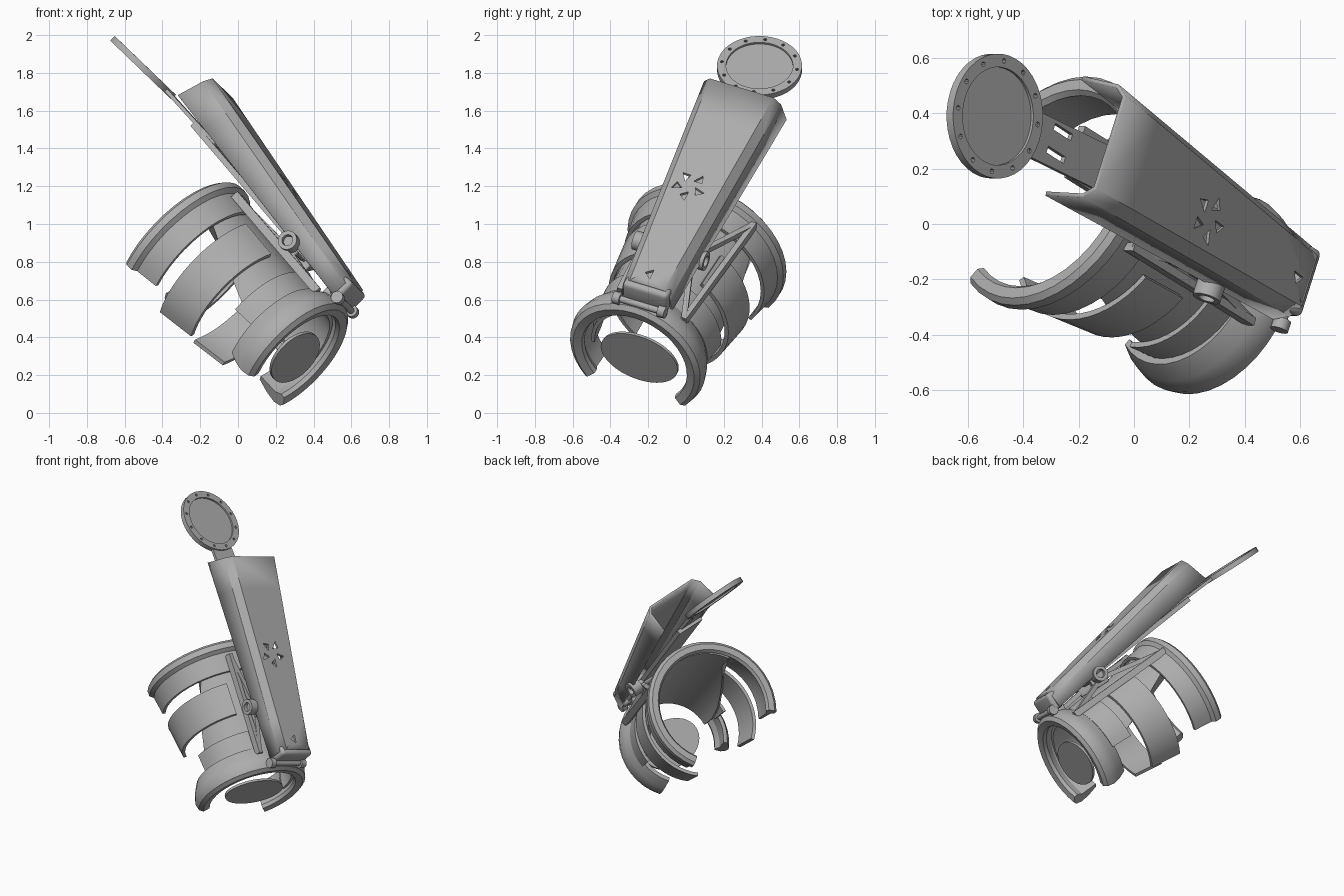
import bpy, bmesh, math
from mathutils import Vector, Matrix

if "Cube" in bpy.data.objects:
    bpy.data.objects.remove(bpy.data.objects["Cube"])

grey = bpy.data.materials.new("mid_grey")
grey.use_nodes = True
GREY = (0.42, 0.42, 0.42, 1)
grey.diffuse_color = GREY
grey.node_tree.nodes["Principled BSDF"].inputs["Base Color"].default_value = GREY

# Leaning frame: U points out through the shield, W sideways, A along the cuff
A = Vector((-0.66, 0.40, 0.635)).normalized()
U = Vector((0.69, 0, 0.72))
U = (U - A * U.dot(A)).normalized()
W = A.cross(U)
FRAME = Matrix.Translation((0.30, -0.245, 0.295)) @ Matrix((U, W, A)).transposed().to_4x4()


def finish(name, bm, smooth=True, solid=0, cutter=False):
    bmesh.ops.recalc_face_normals(bm, faces=bm.faces)
    bm.transform(FRAME)
    me = bpy.data.meshes.new(name)
    bm.to_mesh(me)
    bm.free()
    ob = bpy.data.objects.new(name, me)
    bpy.context.collection.objects.link(ob)
    me.materials.append(grey)
    if solid:
        m = ob.modifiers.new("Thickness", "SOLIDIFY")
        m.thickness, m.offset = solid, 0
    if cutter:
        ob.hide_render = True
        ob.hide_set(True)
    elif smooth:
        bpy.ops.object.select_all(action="DESELECT")
        ob.select_set(True)
        bpy.context.view_layer.objects.active = ob
        bpy.ops.object.shade_smooth_by_angle(angle=math.radians(30))
    return ob


def loft(name, sections, closed=True, **kw):
    """Skin a row of matching sections; closed sections get end caps."""
    bm = bmesh.new()
    rows = [[bm.verts.new(p) for p in s] for s in sections]
    n = len(rows[0])
    for a, b in zip(rows, rows[1:]):
        for i in range(n if closed else n - 1):
            j = (i + 1) % n
            bm.faces.new((a[i], a[j], b[j], b[i]))
    if closed:
        bm.faces.new(rows[0])
        bm.faces.new(rows[-1])
    return finish(name, bm, **kw)


def arc(name, profile, spread, steps=24, start=None, sp=1.0, sq=1.0, shift=0.0):
    """Sweep a (radius, height) profile round the cuff axis; spread may vary with height."""
    span = spread if callable(spread) else lambda r: spread
    rows = []
    for i in range(steps + 1):
        t = i / steps
        row = []
        for rad, r in profile:
            end = span(r)
            first = -end if start is None else start
            ang = math.radians(first + (end - first) * t)
            row.append((sp * rad * math.cos(ang), sq * rad * math.sin(ang) + shift, r))
        rows.append(row)
    return loft(name, rows)


def bar(name, a, b, w, d):
    """Flat bar between two points, w wide and d deep."""
    a, b = Vector(a), Vector(b)
    z = (b - a).normalized()
    x = Vector((1, 0, 0))
    x = (x - z * x.dot(z)).normalized()
    y = z.cross(x)
    corners = [(-d, -w), (d, -w), (d, w), (-d, w)]
    return loft(name, [[e + x * s / 2 + y * t / 2 for s, t in corners] for e in (a, b)], smooth=False)


def tube(name, c, axis, rad, inner, length, segs=24, squash=1.0):
    """Hollow ring, or a solid drum when inner is zero."""
    bm = bmesh.new()
    rot = Vector(axis).to_track_quat("Z", "Y")
    prof = [(rad, -length / 2), (rad, length / 2), (inner, length / 2), (inner, -length / 2)]
    if not inner:
        bmesh.ops.create_cone(bm, cap_ends=True, segments=segs, radius1=rad, radius2=rad, depth=length)
    else:
        rows = [[bm.verts.new((r * math.cos(k * math.tau / segs), r * math.sin(k * math.tau / segs), z))
                 for r, z in prof] for k in range(segs)]
        for k in range(segs):
            a, b = rows[k], rows[(k + 1) % segs]
            for i in range(4):
                j = (i + 1) % 4
                bm.faces.new((a[i], a[j], b[j], b[i]))
    bm.transform(Matrix.Translation(c) @ Matrix.Diagonal((squash, 1, 1, 1)) @ rot.to_matrix().to_4x4())
    return finish(name, bm)


def box(name, c, size, bevel):
    bm = bmesh.new()
    bmesh.ops.create_cube(bm, size=1)
    bm.transform(Matrix.Translation(c) @ Matrix.Diagonal((*size, 1)))
    bmesh.ops.bevel(bm, geom=bm.edges[:], offset=bevel, segments=3, profile=0.5, affect="EDGES")
    return finish(name, bm)


def cut(ob, cutter):
    m = ob.modifiers.new("Holes", "BOOLEAN")
    m.object, m.operation, m.solver = cutter, "DIFFERENCE", "EXACT"


# Tapered cuff shell, wider round the body at the bottom
def skin(r):
    return 0.29 + 0.12 * r


levels = [0.03, 0.15, 0.3, 0.45, 0.6, 0.75, 0.88]
shell = [(skin(r), r) for r in levels] + [(skin(r) - 0.02, r) for r in reversed(levels)]
arc("cuff_shell", shell, lambda r: 94 - 38 * max(0, min(1, (r - 0.2) / 0.55)))
tube("cuff_floor", (0, 0, 0), (0, 0, 1), 0.222, 0, 0.016, 40, squash=0.72)

# Upper, lower and middle clasp bands
arc("upper_band", [(0.385, 0.72), (0.405, 0.72), (0.425, 0.85), (0.45, 0.87), (0.45, 0.91),
                   (0.43, 0.93), (0.39, 0.93), (0.375, 0.91), (0.395, 0.86)], 126, 28)
arc("lower_band", [(0.30, 0.16), (0.325, 0.16), (0.36, 0.09), (0.375, 0.03), (0.365, -0.015),
                   (0.34, -0.035), (0.295, -0.025), (0.29, 0.0), (0.31, 0.04)], 130, 28,
    sp=1.02, sq=1.03, shift=-0.02)
for side, low in ((-1, 0.42), (1, 0.36)):
    high = low + 0.22
    arc("middle_band_" + ("right" if side < 0 else "left"),
        [(skin(low), low), (skin(low) + 0.022, low), (skin(high) + 0.022, high), (skin(high), high)],
        side * 143, 16, start=side * 35, sp=1.04)
arc("lower_collar", [(0.31, 0.14), (0.33, 0.14), (0.345, 0.29), (0.325, 0.29)], 96)

# Side rails with diagonal braces to the pivot
rails = {"right": (-1, (0.335, -0.16, 0.1), (0.40, -0.18, 0.82)),
         "left": (1, (0.28, 0.22, 0.08), (0.32, 0.285, 0.86))}
for side, (s, low, high) in rails.items():
    mid = (0.39, s * 0.11, 0.44)
    bar("rail_" + side, low, high, 0.03, 0.045)
    bar("upper_brace_" + side, high, mid, 0.03, 0.03)
    bar("lower_brace_" + side, low, mid, 0.03, 0.03)
    tube("pivot_ring_" + side, (0.42, s * 0.17, 0.41), (0, 1, 0), 0.052, 0.03, 0.07)
    box("pivot_bracket_" + side, (0.38, s * 0.12, 0.41), (0.07, 0.03, 0.12), 0.008)
    tube("hinge_ring_" + side, (0.385, s * 0.13, 0.0), (0, 1, 0), 0.033, 0.018, 0.04, 16)
tube("pivot_pin", (0.42, 0, 0.41), (0, 1, 0), 0.028, 0, 0.36)
tube("hinge_pin", (0.385, 0, 0.0), (0, 1, 0), 0.018, 0, 0.3, 16)
box("hinge_block", (0.36, 0, 0.06), (0.08, 0.18, 0.1), 0.01)


# Folded shield: flat face with bent side flanges
def shield_section(t):
    p, h, d = 0.50 + 0.255 * t, 0.13 + 0.085 * t, 0.12 + 0.065 * t
    c, r = 0.025 - 0.035 * t, 0.04 + 1.335 * t
    half = [(h + 0.012, p - d, r + 0.055 * t), (h, p - 0.04, r + 0.01 * t), (h - 0.035, p, r)]
    pts = half + [(-q, pp, rr) for q, pp, rr in reversed(half)]
    return [(pp, q + c, rr) for q, pp, rr in pts]


shield = loft("shield", [shield_section(i / 6) for i in range(7)], closed=False, solid=0.016)
box("shield_foot", (0.435, 0.025, 0.045), (0.125, 0.26, 0.075), 0.022)

# Triangular cut-outs in the shield
bm = bmesh.new()
marks = [(0.7, -0.02, 0.065, k * math.tau / 5) for k in range(5)] + [(0.11, 0.01, 0, 0)]
for r, q, off, ang in marks:
    pr = bmesh.ops.create_cone(bm, cap_ends=True, segments=3, radius1=0.034, radius2=0.034, depth=0.12)
    place = (Matrix.Translation((0.495 + 0.19 * r, q, r)) @ Matrix.Rotation(math.pi / 2, 4, "Y")
             @ Matrix.Rotation(ang, 4, "Z") @ Matrix.Translation((off, 0, 0))
             @ Matrix.Rotation(math.pi, 4, "Z") @ Matrix.Diagonal((1, 0.75, 1, 1)))
    bmesh.ops.transform(bm, matrix=place, verts=pr["verts"])
cut(shield, finish("shield_cutter", bm, cutter=True))

# Support arm under the shield, with a slotted tongue
bar("support_arm", (0.40, 0.01, 0.05), (0.515, -0.02, 1.31), 0.2, 0.03)
tongue = bar("arm_tongue", (0.52, -0.02, 1.15), (0.548, -0.06, 1.58), 0.17, 0.02)
bm = bmesh.new()
for q in (-0.08, 0.01):
    pr = bmesh.ops.create_cube(bm, size=1)
    bmesh.ops.transform(bm, matrix=Matrix.Translation((0.54, q, 1.42)) @ Matrix.Diagonal((0.2, 0.025, 0.1, 1)),
                        verts=pr["verts"])
cut(tongue, finish("slot_cutter", bm, cutter=True))

# Round end disc: thick rim with bolt holes and thin panel
hub = Vector((0.548, -0.075, 1.757))
rim = tube("disc_rim", hub, (1, 0, 0), 0.225, 0.177, 0.034, 40)
tube("disc_panel", hub, (1, 0, 0), 0.18, 0, 0.01, 40)
bm = bmesh.new()
for k in range(12):
    ang = (k + 0.5) * math.tau / 12
    spot = hub + Vector((0, math.cos(ang), math.sin(ang))) * 0.201
    bmesh.ops.create_cone(bm, cap_ends=True, segments=10, radius1=0.009, radius2=0.009, depth=0.1,
                          matrix=Matrix.Translation(spot) @ Matrix.Rotation(math.pi / 2, 4, "Y"))
cut(rim, finish("bolt_hole_cutter", bm, cutter=True))
